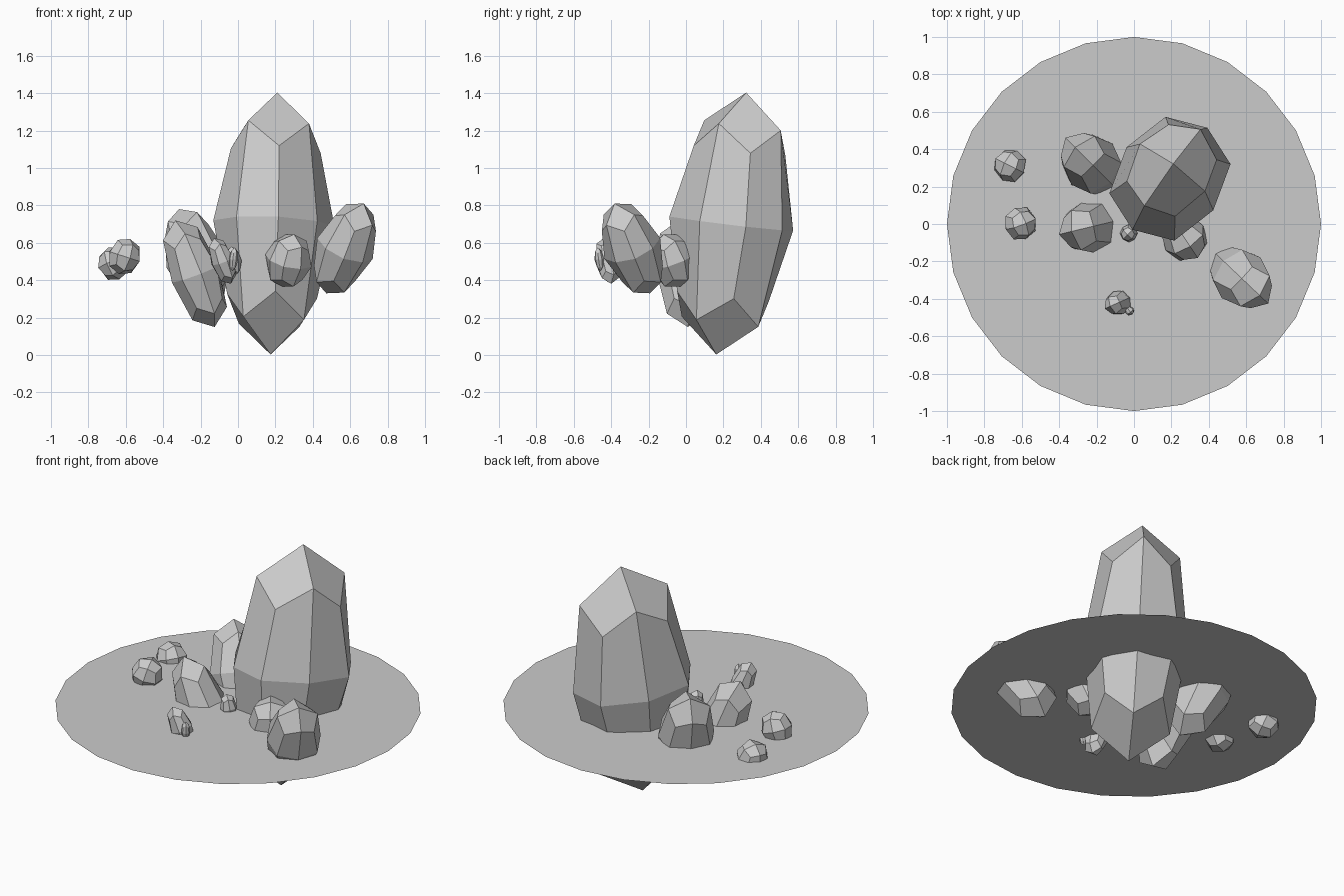
import bpy, math
from mathutils import Vector, Matrix

if "Cube" in bpy.data.objects:
    bpy.data.objects.remove(bpy.data.objects["Cube"])


def crystal(name, centre, half_axis, width, depth, twist=None):
    """Once-subdivided cube stretched along a leaning axis (tip to tip = 2 * half_axis)."""
    c, w = Vector(centre), Vector(half_axis)
    if twist is None:
        twist = math.degrees(math.atan2(w.y, w.x))
    axis = w.normalized()
    u = Vector((math.cos(math.radians(twist)), math.sin(math.radians(twist)), 0))
    u = (u - axis * u.dot(axis)).normalized()
    v = axis.cross(u)
    bpy.ops.mesh.primitive_cube_add(size=2)
    ob = bpy.context.object
    ob.name = name
    m = Matrix((u * width, v * depth, w)).transposed().to_4x4()
    ob.data.transform(m)
    ob.location = c
    sub = ob.modifiers.new("facets", 'SUBSURF')
    sub.levels = sub.render_levels = 1
    sub.use_limit_surface = False
    return ob


# flat base disc cutting through the crystals
bpy.ops.mesh.primitive_circle_add(vertices=24, radius=1, fill_type='NGON', location=(0, 0, 0.49))
bpy.context.object.name = "base_disc"

# main crystal
crystal("main_crystal", (0.192, 0.242, 0.703), (0.018, 0.08, 0.70), 0.34, 0.287, 54)

# medium crystals leaning outward
crystal("back_left_crystal", (-0.225, 0.32, 0.515), (-0.09, 0.09, 0.265), 0.155, 0.155)
crystal("left_crystal", (-0.23, -0.015, 0.435), (-0.105, -0.025, 0.285), 0.135, 0.145)
crystal("front_crystal", (0.27, -0.075, 0.505), (0.03, -0.045, 0.14), 0.125, 0.12)
crystal("right_crystal", (0.572, -0.287, 0.57), (0.10, -0.095, 0.24), 0.15, 0.15)

# small scattered crystals
crystal("small_back_crystal", (-0.663, 0.312, 0.49), (-0.03, 0.015, 0.085), 0.088, 0.088)
crystal("small_left_crystal", (-0.607, 0.003, 0.527), (0.03, 0.0, 0.093), 0.088, 0.088, 20)
crystal("small_front_crystal", (-0.083, -0.42, 0.503), (-0.045, -0.02, 0.122), 0.062, 0.065)
crystal("tiny_centre_crystal", (-0.028, -0.05, 0.50), (-0.008, -0.008, 0.08), 0.045, 0.045)
crystal("tiny_front_crystal", (-0.024, -0.464, 0.513), (0.006, -0.008, 0.062), 0.024, 0.024)
